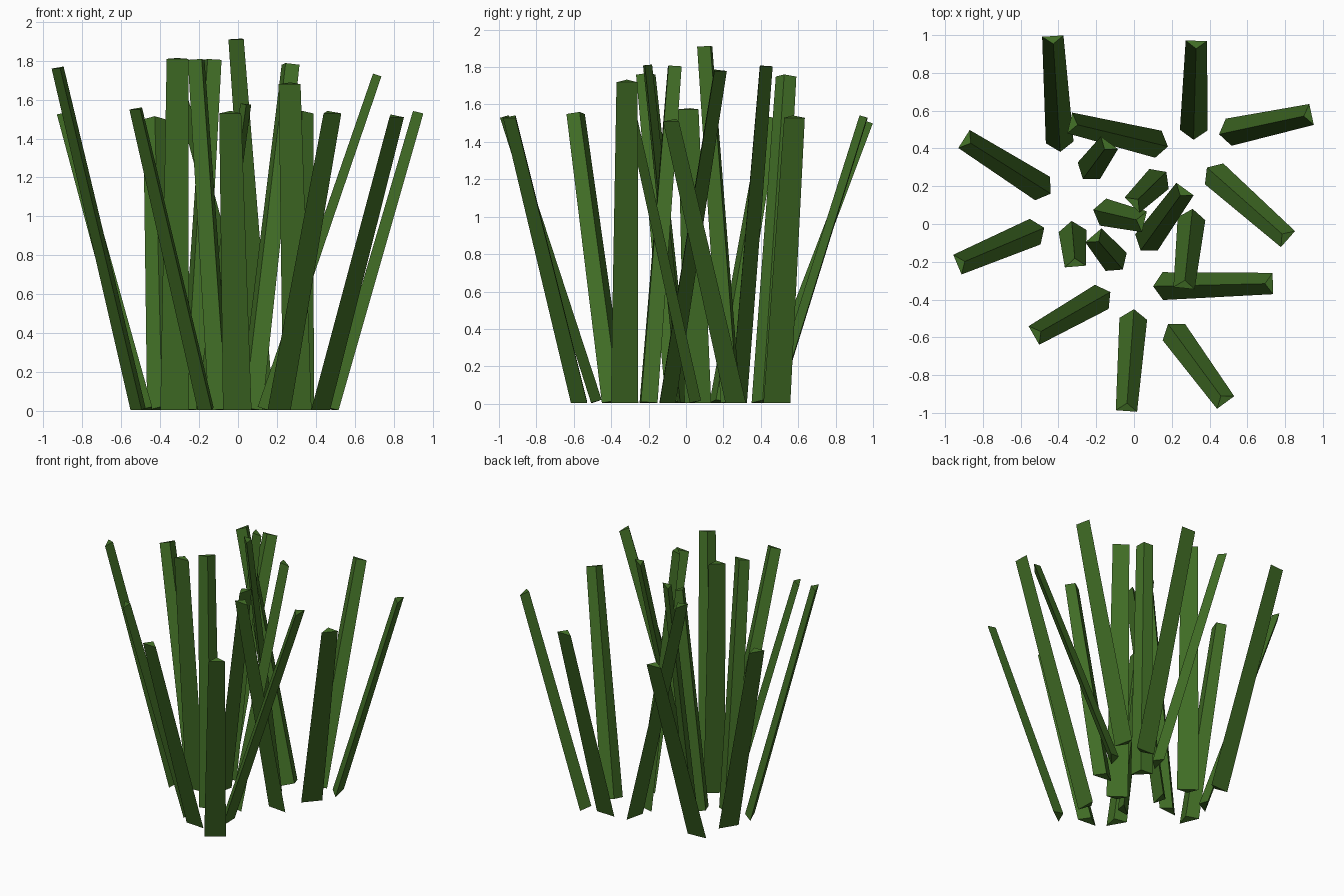
import bpy
import bmesh
from mathutils import Vector

if "Cube" in bpy.data.objects:
    bpy.data.objects.remove(bpy.data.objects["Cube"])

# one leaf green for the whole tuft
green = bpy.data.materials.new("grass_green")
green.diffuse_color = (0.053, 0.155, 0.019, 1)
green.use_nodes = True
green.node_tree.nodes["Principled BSDF"].inputs["Base Color"].default_value = green.diffuse_color

BASE_W, BASE_D = 0.147, 0.054   # width and ridge depth at the ground
TIP_W, TIP_D = 0.113, 0.044     # width and ridge depth at the tip

# inner ridge point on the ground (x, y), outer edge of the tip (x, y), height
outer_blades = [
    (-0.39, 0.38, -0.43, 0.995, 1.51),
    (0.315, 0.445, 0.33, 0.97, 1.54),
    (0.45, 0.475, 0.94, 0.58, 1.54),
    (0.385, 0.30, 0.815, -0.08, 1.52),
    (0.10, -0.33, 0.735, -0.315, 1.73),
    (0.18, -0.53, 0.485, -0.945, 1.54),
    (0.0, -0.45, -0.04, -0.99, 1.54),
    (-0.125, -0.36, -0.53, -0.59, 1.56),
    (-0.475, -0.02, -0.935, -0.215, 1.77),
    (-0.44, 0.16, -0.90, 0.45, 1.535),
]
inner_blades = [
    (0.18, 0.41, -0.34, 0.535, 1.76),
    (-0.27, 0.24, -0.13, 0.43, 1.815),
    (0.17, 0.275, -0.01, 0.10, 1.92),
    (-0.215, 0.075, 0.055, 0.012, 1.585),
    (0.035, -0.14, 0.27, 0.185, 1.79),
    (0.31, 0.08, 0.265, -0.34, 1.69),
    (-0.06, -0.24, -0.215, -0.06, 1.815),
    (-0.33, 0.015, -0.31, -0.225, 1.82),
]


def blade(name, bx, by, tx, ty, height):
    """Three-sided tapered blade: flat side faces its lean, ridge faces back."""
    ridge, tip = Vector((bx, by, 0)), Vector((tx, ty, height - 0.011))
    lean = (tip - ridge)
    lean.z = 0
    lean.normalize()
    side = Vector((-lean.y, lean.x, 0))
    base = ridge + lean * BASE_D * 0.97
    base.z = 0.005
    axis = (tip - base).normalized()
    back = axis.cross(side).normalized()
    if back.dot(lean) > 0:
        back = -back
    bm = bmesh.new()
    rings = []
    for p, w, d in ((base, BASE_W, BASE_D), (tip, TIP_W, TIP_D)):
        rings.append([bm.verts.new(q) for q in
                      (p - side * w / 2, p + side * w / 2, p + back * d)])
    lo, hi = rings
    bm.faces.new(lo)
    bm.faces.new(hi)
    for i in range(3):
        j = (i + 1) % 3
        bm.faces.new((lo[i], lo[j], hi[j], hi[i]))
    bmesh.ops.recalc_face_normals(bm, faces=bm.faces)
    mesh = bpy.data.meshes.new(name)
    bm.to_mesh(mesh)
    bm.free()
    mesh.materials.append(green)
    bpy.context.collection.objects.link(bpy.data.objects.new(name, mesh))


# ring of outer blades, then the taller inner ones
for i, b in enumerate(outer_blades, 1):
    blade(f"outer_blade_{i}", *b)
for i, b in enumerate(inner_blades, 1):
    blade(f"inner_blade_{i}", *b)
